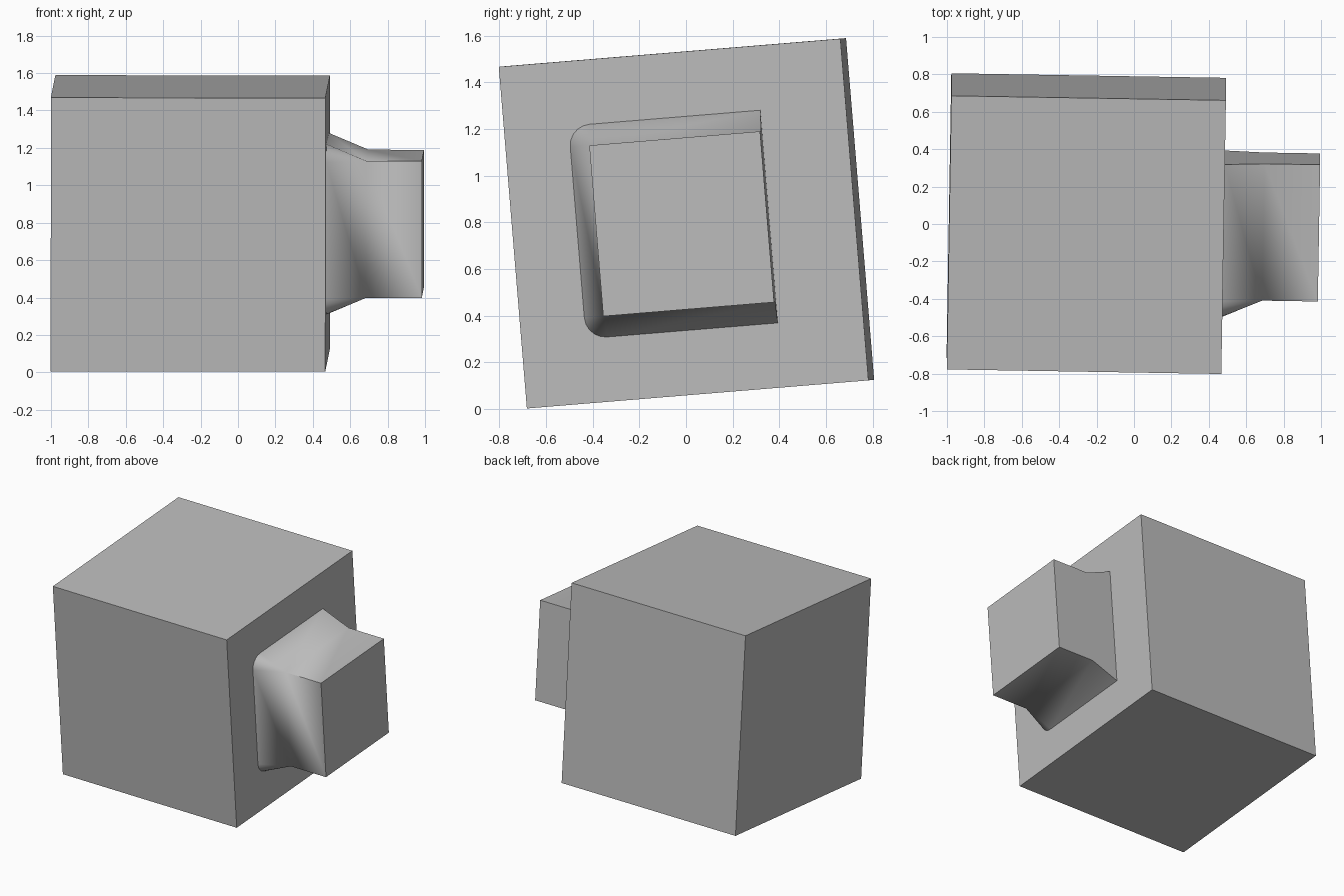
import bpy, bmesh, math
from mathutils import Matrix, Euler

default = bpy.data.objects.get("Cube")
if default:
    bpy.data.objects.remove(default)

# Plain grey for every part
grey = bpy.data.materials.new("plain grey")
grey.use_nodes = True
colour = (0.5, 0.5, 0.5, 1)
grey.diffuse_color = colour
grey.node_tree.nodes["Principled BSDF"].inputs["Base Color"].default_value = colour

SIDE = 1.468            # large cube edge
HALF = SIDE / 4         # half width of the small block
FLARE = 0.09            # how far the collar spreads at the cube face
FLARE_END = 0.69 - 0.477  # collar length along the block
BLOCK_LEN = 0.51

# Slightly tipped frame centred on the large cube
TILT = (Matrix.Translation((-0.255, 0.002, 0.796))
        @ Euler((math.radians(4.7), math.radians(0.1), math.radians(-0.95)), "XYZ").to_matrix().to_4x4())


def make_object(name, bm):
    bmesh.ops.recalc_face_normals(bm, faces=bm.faces)
    bm.transform(TILT)
    mesh = bpy.data.meshes.new(name)
    bm.to_mesh(mesh)
    bm.free()
    mesh.materials.append(grey)
    obj = bpy.data.objects.new(name, mesh)
    bpy.context.collection.objects.link(obj)
    return obj


def section(flare, steps=5):
    """Square outline spread on top, front and bottom, with round front corners."""
    pts = [(HALF, -HALF - flare), (HALF, HALF + flare)]
    for sign, start in ((1, 90), (-1, 180)):
        for i in range(steps + 1):
            a = math.radians(start + 90 * i / steps)
            pts.append((-HALF + flare * math.cos(a), sign * HALF + flare * math.sin(a)))
    return pts


# Large cube
bm = bmesh.new()
bmesh.ops.create_cube(bm, size=SIDE)
make_object("large_cube", bm)

# Small block with a collar flaring into the cube face
bm = bmesh.new()
rings = [[bm.verts.new((SIDE / 2 + x, y, z)) for y, z in section(f)]
         for x, f in ((0, FLARE), (FLARE_END, 0), (BLOCK_LEN, 0))]
for lower, upper in zip(rings, rings[1:]):
    for i in range(len(lower)):
        j = (i + 1) % len(lower)
        bm.faces.new((lower[i], lower[j], upper[j], upper[i]))
bm.faces.new(rings[-1])
bm.faces.new(rings[0][::-1])
bmesh.ops.remove_doubles(bm, verts=bm.verts, dist=0.0005)
block = make_object("small_block_with_collar", bm)

bpy.ops.object.select_all(action="DESELECT")
block.select_set(True)
bpy.context.view_layer.objects.active = block
bpy.ops.object.shade_smooth_by_angle(angle=math.radians(30))
